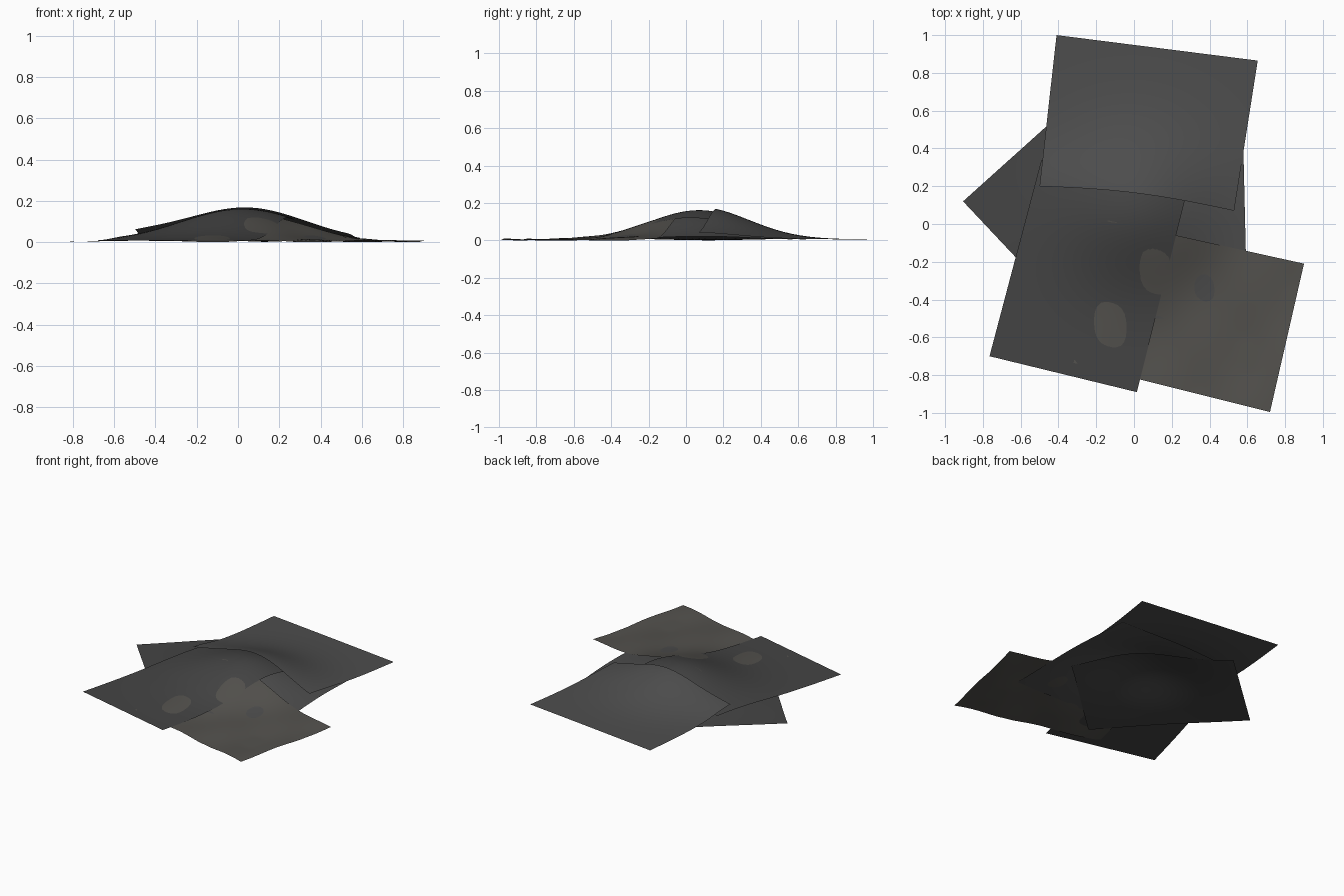
import bpy, math
from mathutils import Vector

if "Cube" in bpy.data.objects:
    bpy.data.objects.remove(bpy.data.objects["Cube"])


def paint(name, rgb):
    m = bpy.data.materials.new(name)
    m.diffuse_color = (*rgb, 1)
    m.use_nodes = True
    m.node_tree.nodes["Principled BSDF"].inputs["Base Color"].default_value = m.diffuse_color
    return m


def mound(x, y):
    # soft heap shape that every sheet drapes over
    return math.exp(-(x - 0.02) ** 2 / 0.17 - (y - 0.07) ** 2 / 0.14)


def ripple(x, y):
    # gentle waves that let one sheet poke through its neighbour
    return 0.007 * math.sin(13 * x + 3.2) * math.sin(9.5 * y + 0.6 + 2 * x)


def sheet(name, corners, height, base, mat, bow=0.0, wave=0.0, lift=0.0, nu=36, nv=36):
    # corners: front left, front right, back right, back left
    a, b, c, d = [Vector(p) for p in corners]
    verts, faces = [], []
    for j in range(nv + 1):
        v = j / nv
        for i in range(nu + 1):
            u = i / nu
            p = a.lerp(b, u).lerp(d.lerp(c, u), v)
            y = p.y + bow * math.sin(math.pi * u) * (1 - v)
            z = base + height * mound(p.x, y) + wave * ripple(p.x, y)
            z += lift * math.exp(-(u * u + v * v) / 0.06)
            verts.append((p.x, y, max(z, 0.0)))
    for j in range(nv):
        for i in range(nu):
            k = j * (nu + 1) + i
            faces.append((k, k + 1, k + nu + 2, k + nu + 1))
    me = bpy.data.meshes.new(name)
    me.from_pydata(verts, [], faces)
    me.polygons.foreach_set("use_smooth", [True] * len(faces))
    me.materials.append(mat)
    ob = bpy.data.objects.new(name, me)
    bpy.context.collection.objects.link(ob)
    return ob


dark = paint("dark_grey", (0.058, 0.058, 0.058))
mid = paint("mid_grey", (0.075, 0.075, 0.075))
warm = paint("warm_grey", (0.088, 0.084, 0.076))

# bottom sheet, turned diagonally
sheet("bottom_sheet", [(-0.905, 0.12), (-0.165, -0.667), (0.43, -0.133), (-0.31, 0.655)],
      0.12, 0.0, dark)
# second sheet, nearly square to the axes
sheet("second_sheet", [(-0.2, -0.51), (0.6, -0.487), (0.575, 0.57), (-0.225, 0.55)],
      0.135, 0.002, mid)
# front right sheet, showing through the front left one in patches
sheet("front_right_sheet", [(-0.32, -0.735), (0.72, -0.995), (0.9, -0.21), (-0.14, 0.02)],
      0.155, 0.004, warm, wave=1.0, nu=48)
# front left sheet
sheet("front_left_sheet", [(-0.765, -0.7), (0.015, -0.89), (0.275, 0.15), (-0.49, 0.34)],
      0.155, 0.007, dark)
# back sheet on top, with a bowed front edge and a raised corner
sheet("back_sheet", [(-0.5, 0.2), (0.53, 0.07), (0.655, 0.865), (-0.41, 1.0)],
      0.172, 0.006, mid, bow=0.028, lift=0.025)
